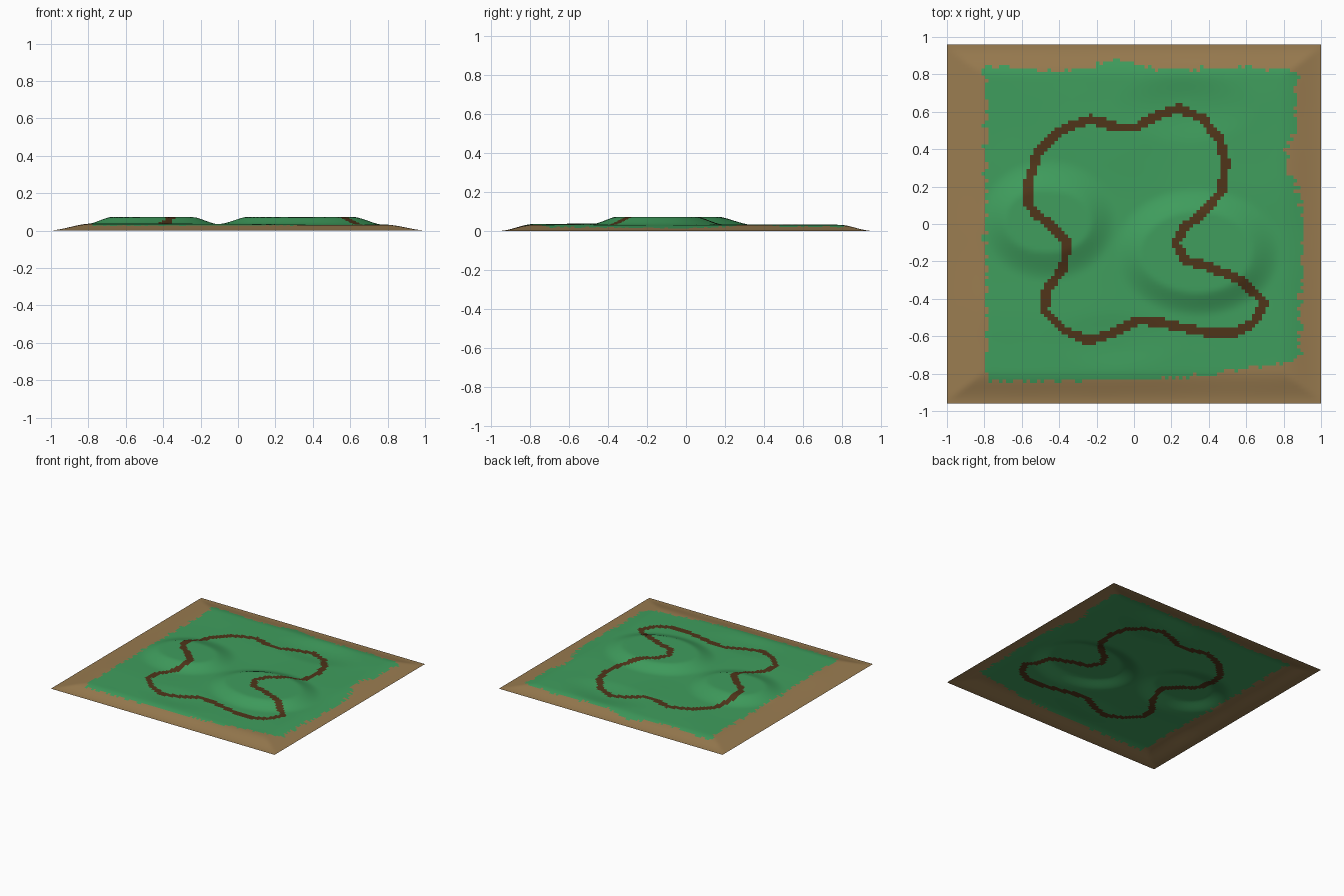
import bpy, bmesh, math, random
from mathutils import Vector, noise
from mathutils.geometry import intersect_point_line

if "Cube" in bpy.data.objects:
    bpy.data.objects.remove(bpy.data.objects["Cube"])

random.seed(4)
NX, NY = 108, 104
HX, HY = 1.0, 0.96


def material(name, rgb):
    m = bpy.data.materials.new(name)
    m.diffuse_color = (*rgb, 1)
    m.use_nodes = True
    m.node_tree.nodes["Principled BSDF"].inputs["Base Color"].default_value = m.diffuse_color
    return m


def smooth(a, b, v):
    t = max(0.0, min(1.0, (v - a) / (b - a)))
    return t * t * (3 - 2 * t)


def lerp_profile(pts, v):
    for (a, p), (b, q) in zip(pts, pts[1:]):
        if v <= b:
            return p + (q - p) * max(0, (v - a) / (b - a))
    return pts[-1][1]


# Centreline of the closed dirt track
path = [Vector(p) for p in [
    (-.57, .2), (-.52, .37), (-.4, .5), (-.23, .56), (-.08, .515), (.02, .52), (.12, .58),
    (.24, .62), (.37, .56), (.46, .45), (.49, .33), (.47, .18), (.38, .07), (.27, -.02),
    (.22, -.1), (.27, -.19), (.4, -.23), (.57, -.3), (.7, -.42), (.65, -.52), (.54, -.585),
    (.35, -.575), (.15, -.53), (.02, -.515), (-.1, -.58), (-.24, -.625), (-.37, -.57),
    (-.48, -.46), (-.47, -.36), (-.38, -.24), (-.355, -.1), (-.42, -.03), (-.53, .06),
    (-.57, .12)]]


def on_track(p):
    for a, b in zip(path, path[1:] + path[:1]):
        q, t = intersect_point_line(p, a, b)
        q = a.lerp(b, max(0, min(1, t)))
        if (Vector(q[:2]) - p).length < 0.024:
            return True
    return False


# Hills: centre, flat-top radii, foot radii, height
hills = [(-.46, .02, .19, .12, .37, .33, .045),
         (.34, -.15, .26, .18, .45, .35, .045),
         (.27, .62, .05, .03, .4, .2, -.014),
         (-.1, -.62, .05, .03, .4, .16, -.006)]


def height(x, y):
    edge = min(smooth(-.02, .22, HX - abs(x)), smooth(0, .18, HY - abs(y)))
    h = 0.031 + 0.005 * smooth(0.2, -.5, y) * smooth(.5, -.2, x)
    for cx, cy, ax, ay, bx, by, top in hills:
        dx, dy = x - cx, y - cy
        ang = math.atan2(dy / by, dx / bx)
        c, s = math.cos(ang), math.sin(ang)
        outer = math.hypot(bx * c, by * s)
        inner = math.hypot(ax * c, ay * s)
        h += top * smooth(outer, inner, math.hypot(dx, dy))
    h += 0.003 * noise.noise(Vector((x * 3, y * 3, 2)))
    return max(0.0, min(0.072, h) * edge)


# Ragged grass outline on each side
right = [(-.8, .88), (-.45, .89), (0, .9), (.2, .87), (.3, .81), (.42, .82), (.5, .86), (.9, .87)]
bottom = [(-.8, -.84), (.1, -.83), (.35, -.81), (.65, -.77), (.9, -.73)]
top = [(-.8, .85), (-.4, .81), (-.1, .875), (.1, .83), (.9, .83)]
jl, jr = ([random.uniform(-.018, .018) for _ in range(NY)] for _ in range(2))
jb, jt = ([random.uniform(-.012, .012) for _ in range(NX)] for _ in range(2))


def in_grass(x, y, i, j):
    return (-.79 + jl[j] < x < lerp_profile(right, y) + jr[j]
            and lerp_profile(bottom, x) + jb[i] < y < lerp_profile(top, x) + jt[i])


# Terrain sheet, open underneath
bm = bmesh.new()
grid = []
for j in range(NY + 1):
    y = -HY + 2 * HY * j / NY
    row = []
    for i in range(NX + 1):
        x = -HX + 2 * HX * i / NX
        row.append(bm.verts.new((x, y, height(x, y))))
    grid.append(row)
for j in range(NY):
    for i in range(NX):
        f = bm.faces.new((grid[j][i], grid[j][i + 1], grid[j + 1][i + 1], grid[j + 1][i]))
        f.smooth = True
        c = f.calc_center_median()
        if on_track(Vector((c.x, c.y))):
            f.material_index = 2
        elif in_grass(c.x, c.y, i, j):
            f.material_index = 1

me = bpy.data.meshes.new("terrain")
bm.to_mesh(me)
bm.free()
for name, rgb in [("sand", (.32, .20, .08)), ("grass", (.05, .34, .11)), ("dirt_track", (.08, .035, .01))]:
    me.materials.append(material(name, rgb))
ob = bpy.data.objects.new("terrain", me)
bpy.context.collection.objects.link(ob)
